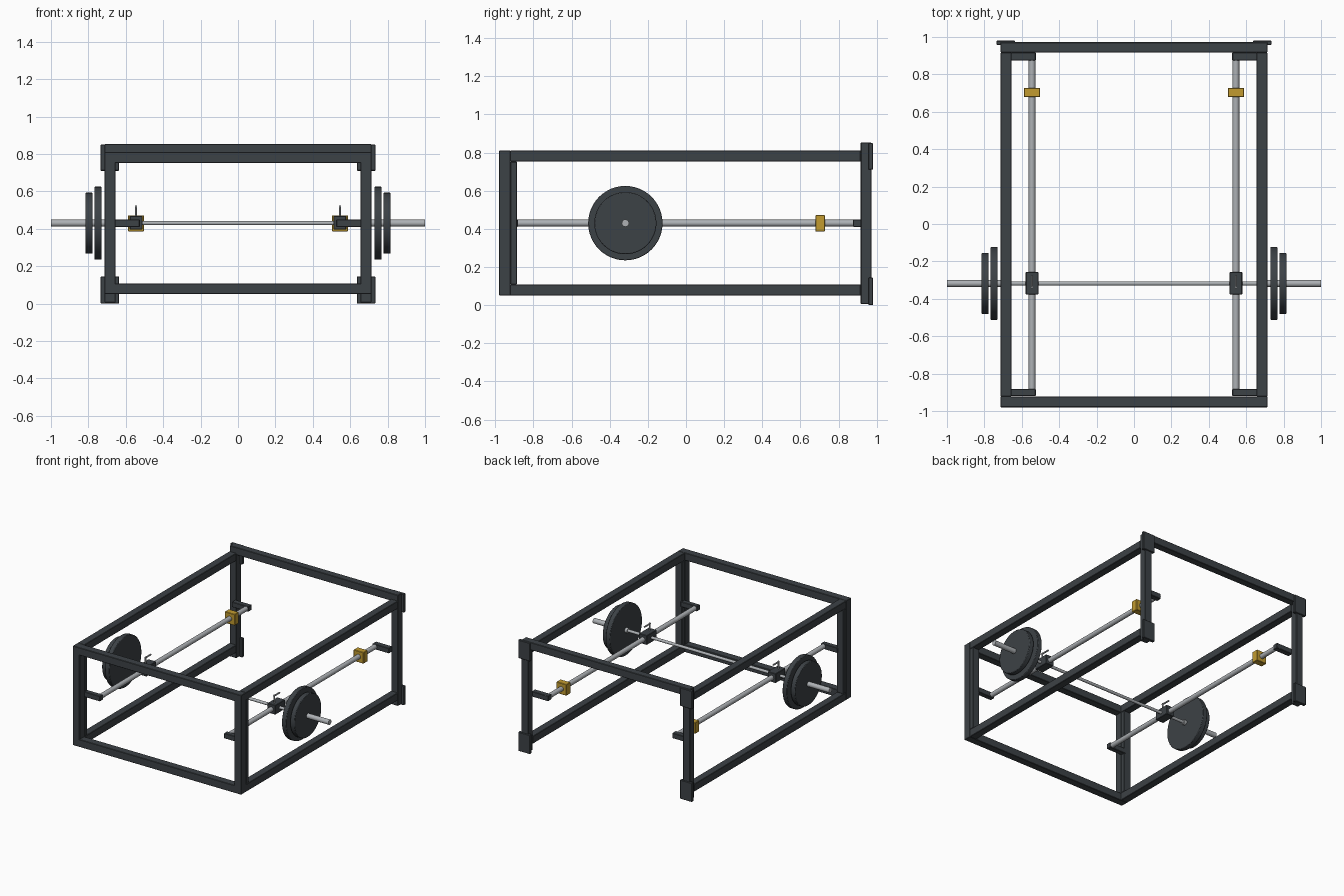
import bpy
import math
from mathutils import Vector

cube = bpy.data.objects.get("Cube")
if cube:
    bpy.data.objects.remove(cube, do_unlink=True)


def material(name, rgb):
    m = bpy.data.materials.new(name)
    m.use_nodes = True
    m.diffuse_color = (*rgb, 1)
    m.node_tree.nodes["Principled BSDF"].inputs["Base Color"].default_value = (*rgb, 1)
    return m


DARK = material("dark_grey_paint", (0.046, 0.054, 0.061))
STEEL = material("bright_steel", (0.42, 0.44, 0.46))
GOLD = material("gold_stop", (0.54, 0.33, 0.03))


def box(name, x, y, z, mat=DARK, bevel=0.003):
    """Box spanning the given (low, high) pair on each axis."""
    spans = (x, y, z)
    bpy.ops.mesh.primitive_cube_add(size=1, location=[(a + b) / 2 for a, b in spans])
    ob = bpy.context.object
    ob.name = name
    ob.scale = [abs(b - a) for a, b in spans]
    bpy.ops.object.transform_apply(location=False, rotation=False, scale=True)
    mod = ob.modifiers.new("edge", "BEVEL")
    mod.width = bevel
    mod.segments = 1
    ob.data.materials.append(mat)
    return ob


def rod(name, start, end, radius, mat=STEEL, sides=20, bevel=0):
    """Smooth cylinder between two points."""
    a, b = Vector(start), Vector(end)
    bpy.ops.mesh.primitive_cylinder_add(vertices=sides, radius=radius,
                                        depth=(b - a).length, location=(a + b) / 2)
    ob = bpy.context.object
    ob.name = name
    ob.rotation_euler = (b - a).to_track_quat("Z", "Y").to_euler()
    bpy.ops.object.shade_smooth_by_angle(angle=math.radians(35))
    if bevel:
        mod = ob.modifiers.new("edge", "BEVEL")
        mod.width = bevel
        mod.segments = 2
        mod.limit_method = "ANGLE"
    ob.data.materials.append(mat)
    return ob


FRONT, BACK = -0.98, 0.98
POST_IN, POST_OUT = 0.655, 0.713
LOW, HIGH = (0.05, 0.108), (0.752, 0.81)
BAR_Y, BAR_Z, GUIDE_X = -0.318, 0.43, 0.545

# Cross beams of the frame
box("front_lower_beam", (-POST_OUT, POST_OUT), (FRONT, -0.922), LOW)
box("front_upper_beam", (-POST_OUT, POST_OUT), (FRONT, -0.922), HIGH)
box("back_upper_beam", (-POST_OUT, POST_OUT), (0.917, 0.972), (0.795, 0.853))

# Bar across the carriages
rod("bar", (-0.74, BAR_Y, BAR_Z), (0.74, BAR_Y, BAR_Z), 0.011)

for s, side in ((1, "left"), (-1, "right")):
    def span(a, b):
        return tuple(sorted((s * a, s * b)))

    post_x = span(POST_IN, POST_OUT)
    # Uprights and long side rails
    box(f"{side}_front_post", post_x, (FRONT, -0.92), (LOW[0], HIGH[1]))
    box(f"{side}_front_inner_post", post_x, (-0.92, -0.886), (LOW[1], HIGH[0]))
    box(f"{side}_back_post", post_x, (0.916, 0.972), (0.005, 0.853))
    box(f"{side}_lower_rail", post_x, (-0.922, 0.916), LOW)
    box(f"{side}_upper_rail", post_x, (-0.922, 0.916), HIGH)

    # Back corner plates
    box(f"{side}_foot_plate", span(0.635, 0.735), (0.957, BACK), (0, 0.145))
    box(f"{side}_head_plate", span(0.635, 0.735), (0.957, BACK), (0.71, 0.85))

    # Guide rod and its end brackets
    box(f"{side}_front_bracket", span(0.525, 0.665), (-0.92, -0.882), (0.41, 0.45))
    box(f"{side}_back_bracket", span(0.525, 0.665), (0.875, 0.917), (0.41, 0.45))
    x = s * GUIDE_X
    rod(f"{side}_guide_rod", (x, -0.9, BAR_Z), (x, 0.917, BAR_Z), 0.018)

    # Safety stop
    box(f"{side}_stop", span(0.503, 0.588), (0.678, 0.728), (0.386, 0.472), GOLD)

    # Sliding carriage with its hook
    box(f"{side}_carriage", span(0.511, 0.579), (-0.376, -0.257), (0.396, 0.468))
    hook_y = BAR_Y - 0.022
    rod(f"{side}_hook_stem", (x, hook_y, 0.46), (x, hook_y, 0.525), 0.006, sides=10)
    rod(f"{side}_hook_tip", (x, hook_y - 0.006, 0.519), (x, hook_y + 0.065, 0.519),
        0.006, sides=10)

    # Loading sleeve and weight discs
    rod(f"{side}_sleeve", (s * 0.71, BAR_Y, BAR_Z), (s * 1.0, BAR_Y, BAR_Z), 0.019)
    for name, x0, radius in (("large", 0.73, 0.195), ("small", 0.778, 0.163)):
        rod(f"{side}_{name}_disc", (s * x0, BAR_Y, BAR_Z),
            (s * (x0 + 0.037), BAR_Y, BAR_Z), radius, DARK, 48, 0.004)
